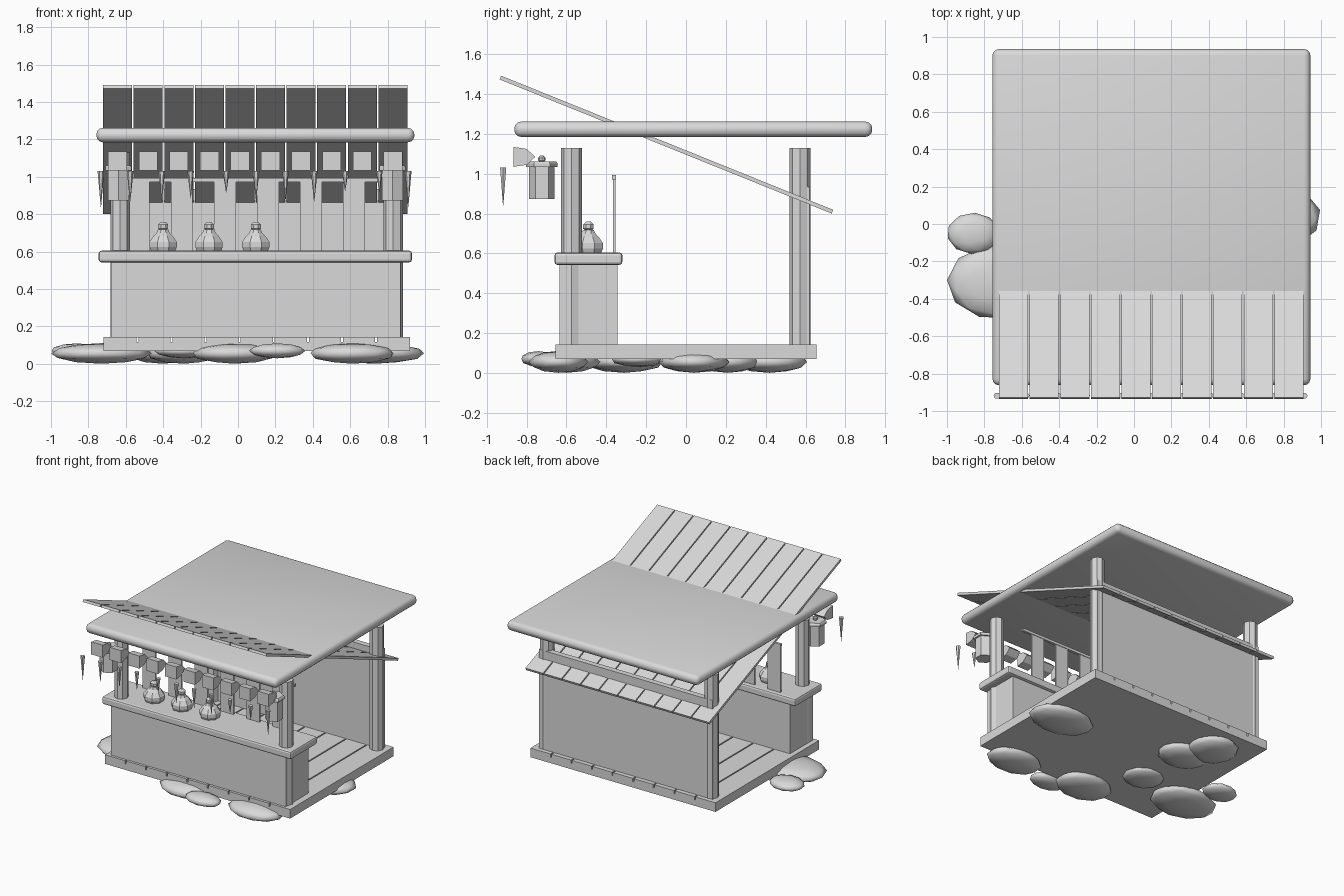
import bpy, bmesh, math, random
from mathutils import Matrix, Vector

if "Cube" in bpy.data.objects:
    bpy.data.objects.remove(bpy.data.objects["Cube"])

random.seed(4)

# the whole model is one plain light grey
GREY = bpy.data.materials.new("plain light grey")
GREY.diffuse_color = (0.7, 0.7, 0.7, 1)
GREY.use_nodes = True
GREY.node_tree.nodes["Principled BSDF"].inputs["Base Color"].default_value = GREY.diffuse_color


def finish(bm, name, smooth=False):
    bmesh.ops.recalc_face_normals(bm, faces=bm.faces)
    for f in bm.faces:
        f.smooth = smooth
    me = bpy.data.meshes.new(name)
    bm.to_mesh(me)
    bm.free()
    me.materials.append(GREY)
    ob = bpy.data.objects.new(name, me)
    bpy.context.collection.objects.link(ob)
    return ob


def box(name, x, y, z, bevel=0, seg=3, smooth=False):
    """Box from (min, max) ranges."""
    bm = bmesh.new()
    bmesh.ops.create_cube(bm, size=1)
    for v in bm.verts:
        v.co = Vector([(a + b) / 2 + c * (b - a) for (a, b), c in zip((x, y, z), v.co)])
    if bevel:
        bmesh.ops.bevel(bm, geom=bm.edges[:], offset=bevel, segments=seg,
                        profile=0.5, affect='EDGES')
    return finish(bm, name, smooth)


def lathe(name, x, y, profile, n, turn=0.0):
    """Low-sided turned solid; profile is (radius, z) from bottom to top."""
    bm = bmesh.new()
    rings = []
    for r, z in profile:
        rings.append([bm.verts.new((x + r * math.cos(turn + math.tau * i / n),
                                    y + r * math.sin(turn + math.tau * i / n), z))
                      for i in range(n)])
    for a, b in zip(rings, rings[1:]):
        for i in range(n):
            bm.faces.new((a[i], a[(i + 1) % n], b[(i + 1) % n], b[i]))
    bm.faces.new(rings[0])
    bm.faces.new(rings[-1])
    return finish(bm, name)


def extrude_x(name, x0, x1, pts):
    """Side profile of (y, z) points pulled along x."""
    bm = bmesh.new()
    a = [bm.verts.new((x0, y, z)) for y, z in pts]
    b = [bm.verts.new((x1, y, z)) for y, z in pts]
    n = len(pts)
    for i in range(n):
        bm.faces.new((a[i], a[(i + 1) % n], b[(i + 1) % n], b[i]))
    bm.faces.new(a)
    bm.faces.new(b)
    return finish(bm, name)


def mound(name, x, y, r, ry, rz, z):
    bm = bmesh.new()
    spin = Matrix.Rotation(random.uniform(0, 3), 4, 'Z')
    bmesh.ops.create_icosphere(bm, subdivisions=2, radius=1, matrix=spin)
    for v in bm.verts:
        v.co = Vector((x + v.co.x * r, y + v.co.y * ry, z + v.co.z * rz))
    return finish(bm, name, True)


# floor: slab with nine planks
box("floor_base", (-0.72, 0.92), (-0.655, 0.655), (0.07, 0.117))
pitch = 1.64 / 9
for i in range(9):
    x = -0.72 + i * pitch
    box(f"floor_plank_{i}",
        (x + (0.005 if i else 0), x + pitch - (0.005 if i < 8 else 0)),
        (-0.655, 0.655), (0.117, 0.143))

# corner posts and back wall
for x in (-0.63, 0.83):
    for y in (-0.575, 0.572):
        lathe("post", x, y, [(0.053, 0.14), (0.053, 1.13)], 8)
box("back_wall", (-0.67, 0.87), (0.575, 0.62), (0.14, 0.935))

# counter
box("counter_body", (-0.68, 0.868), (-0.635, -0.345), (0.14, 0.55))
box("counter_top", (-0.745, 0.93), (-0.66, -0.32), (0.543, 0.605), 0.014, 2)

# display boards behind the counter
for i in range(6):
    x = -0.53 + 0.23 * i
    box(f"display_board_{i}", (x - 0.058, x + 0.058), (-0.367, -0.355), (0.6, 0.98))
box("display_rail", (-0.59, 0.76), (-0.371, -0.351), (0.972, 0.993))

# goods on the counter
for i, x in enumerate((-0.40, -0.155, 0.095)):
    lathe(f"jar_{i}", x, -0.49,
          [(0.07, 0.604), (0.079, 0.625), (0.079, 0.652), (0.055, 0.685),
           (0.038, 0.70), (0.03, 0.718)], 8, math.pi / 8)
    lathe(f"jar_knob_{i}", x, -0.49,
          [(0.014, 0.712), (0.029, 0.725), (0.029, 0.745), (0.012, 0.76)], 8, math.pi / 8)

# thick rounded roof slab
box("roof_slab", (-0.757, 0.943), (-0.862, 0.935), (1.185, 1.262), 0.034, 3, True)

# sloping awning strips with a row of valance blocks
tilt = math.atan2(0.675, 1.67)
ty, tz = 0.01 * math.sin(tilt), 0.01 * math.cos(tilt)
for i in range(10):
    x = -0.721 + 0.1635 * i
    extrude_x(f"awning_strip_{i}", x, x + 0.155,
              [(-0.932 - ty, 1.483 - tz), (0.735 - ty, 0.81 - tz),
               (0.735 + ty, 0.81 + tz), (-0.932 + ty, 1.483 + tz)])
    extrude_x(f"valance_{i}", x + 0.027, x + 0.128,
              [(-0.867, 1.035), (-0.80, 1.045), (-0.757, 1.085),
               (-0.80, 1.125), (-0.867, 1.135)])

# hanging spikes along the front
for i in range(11):
    end = i in (0, 10)
    x = -0.733 + 0.1643 * i + (0 if end else random.uniform(-0.015, 0.015))
    low = 0.84 if end else random.uniform(0.86, 0.93)
    lathe(f"hanging_spike_{i}", x, -0.918, [(0.001, low), (0.018, 1.032)], 6)

# hanging lanterns
for x in (-0.64, 0.825):
    y = -0.724
    lathe("lantern_body", x, y, [(0.065, 0.873), (0.065, 1.037)], 6, math.pi / 2)
    lathe("lantern_cap", x, y, [(0.08, 1.035), (0.08, 1.052), (0.072, 1.062)],
          6, math.pi / 2)
    lathe("lantern_knob", x, y,
          [(0.01, 1.058), (0.018, 1.068), (0.018, 1.08), (0.008, 1.092)], 8)

# flattened mounds round the base: x, y, rx, ry
for i, (x, y, r, ry) in enumerate([
        (0.73, 0.04, 0.27, 0.18), (0.61, -0.64, 0.23, 0.15), (0.21, -0.74, 0.15, 0.09),
        (-0.02, -0.60, 0.23, 0.17), (-0.29, -0.24, 0.16, 0.14), (-0.29, 0.21, 0.20, 0.16),
        (-0.40, 0.42, 0.19, 0.19), (-0.73, -0.31, 0.27, 0.20), (-0.86, -0.05, 0.14, 0.11)]):
    rz = 0.04 if r < 0.18 else 0.055
    mound(f"ground_mound_{i}", x, y, r, ry, rz, 0.056 if rz > 0.05 else 0.07)
